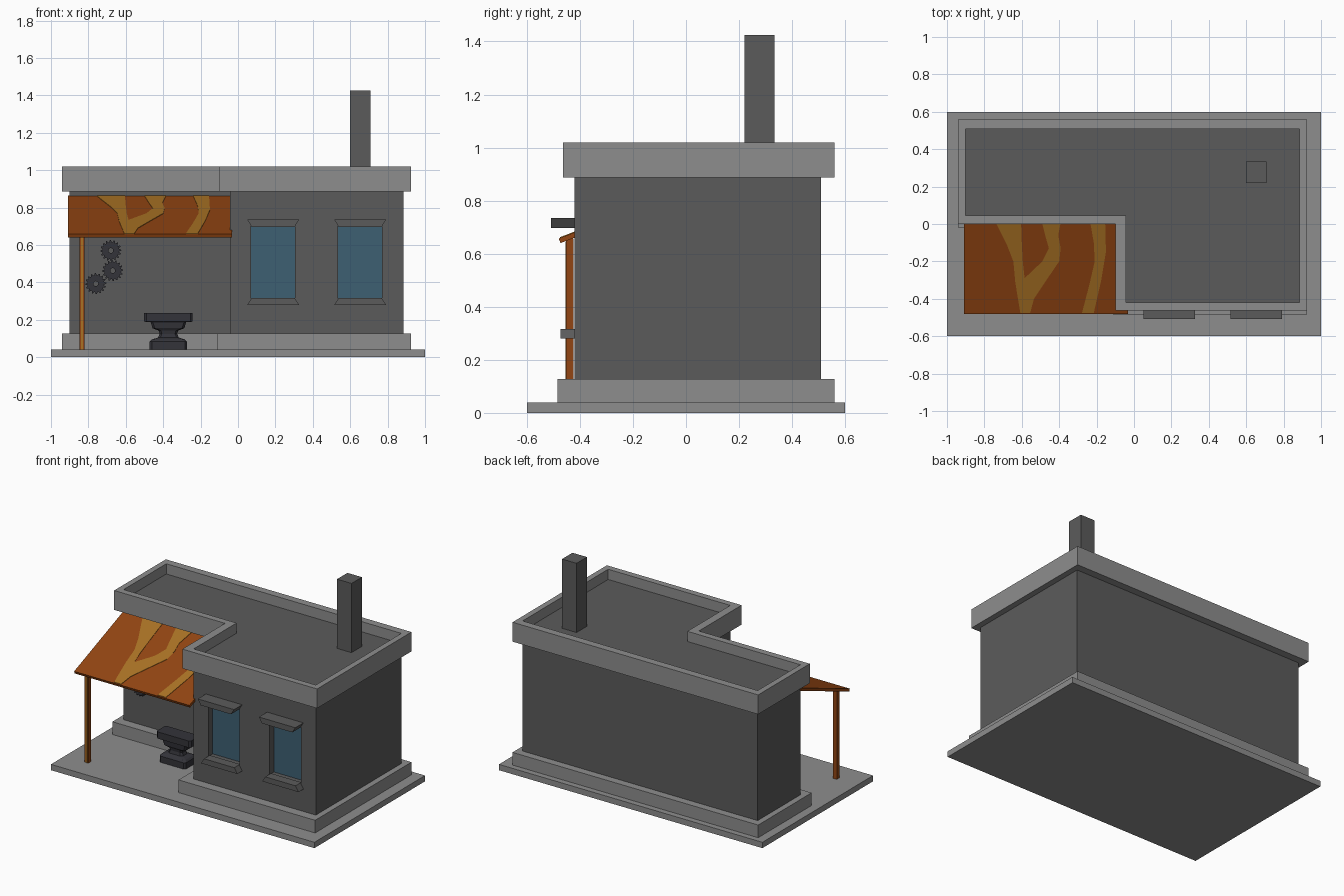
import bpy, bmesh, math

if "Cube" in bpy.data.objects:
    bpy.data.objects.remove(bpy.data.objects["Cube"])


def material(name, r, g, b):
    m = bpy.data.materials.new(name)
    m.diffuse_color = (r, g, b, 1)
    m.use_nodes = True
    m.node_tree.nodes["Principled BSDF"].inputs["Base Color"].default_value = m.diffuse_color
    return m


STONE = material("light_stone", 0.27, 0.27, 0.27)
WALL = material("dark_stone", 0.105, 0.105, 0.105)
WOOD = material("brown_wood", 0.29, 0.06, 0.006)
GRAIN = material("golden_grain", 0.40, 0.17, 0.018)
GLASS = material("blue_glass", 0.048, 0.115, 0.17)
IRON = material("dark_iron", 0.033, 0.033, 0.041)


def finish(name, bm, mat):
    bmesh.ops.recalc_face_normals(bm, faces=bm.faces[:])
    me = bpy.data.meshes.new(name)
    bm.to_mesh(me)
    bm.free()
    ob = bpy.data.objects.new(name, me)
    bpy.context.collection.objects.link(ob)
    if mat:
        me.materials.append(mat)
    return ob


def loft(name, rings, mat, caps=True, closed=False):
    """Skin a list of equal-length point rings."""
    bm = bmesh.new()
    vs = [[bm.verts.new(p) for p in r] for r in rings]
    pairs = list(zip(vs, vs[1:]))
    if closed:
        pairs.append((vs[-1], vs[0]))
    for a, b in pairs:
        n = len(a)
        for i in range(n):
            j = (i + 1) % n
            bm.faces.new((a[i], a[j], b[j], b[i]))
    if caps and not closed:
        bm.faces.new(vs[0])
        bm.faces.new(vs[-1])
    return finish(name, bm, mat)


def box(name, x0, x1, y0, y1, z0, z1, mat):
    ring = [(x0, y0), (x1, y0), (x1, y1), (x0, y1)]
    return loft(name, [[(x, y, z) for x, y in ring] for z in (z0, z1)], mat)


def ell(x0, x1, y0, y1, nx, ny):
    """L-shaped outline with the notch at front left."""
    return [(x0, y1), (x0, ny), (nx, ny), (nx, y0), (x1, y0), (x1, y1)]


def at(ring, z):
    return [(x, y, z) for x, y in ring]


# Ground slab, plinth, walls and parapet
wall_plan = ell(-0.90, 0.885, -0.42, 0.508, -0.042, 0.045)
rim_plan = ell(-0.94, 0.925, -0.463, 0.56, -0.098, 0.0)
plinth_plan = ell(-0.94, 0.925, -0.485, 0.56, -0.112, -0.02)
box("ground_slab", -1, 1, -0.6, 0.6, 0, 0.04, STONE)
loft("plinth", [at(plinth_plan, 0.04), at(plinth_plan, 0.127)], STONE)
walls = loft("walls", [at(wall_plan, 0.12), at(wall_plan, 0.95)], WALL)
loft("parapet", [at(rim_plan, 0.887), at(rim_plan, 1.02),
                 at(wall_plan, 1.02), at(wall_plan, 0.887)], STONE, closed=True)
box("chimney", 0.598, 0.708, 0.22, 0.333, 0.94, 1.425, WALL)

# Recessed windows with tapered lintel and sill
for i, cx in enumerate((0.188, 0.653)):
    cut = box(f"window_cutter_{i}", cx - 0.118, cx + 0.118, -0.5, -0.37, 0.312, 0.70, None)
    cut.hide_render = True
    cut.hide_viewport = True
    mod = walls.modifiers.new("window_hole", 'BOOLEAN')
    mod.operation = 'DIFFERENCE'
    mod.solver = 'EXACT'
    mod.object = cut
    box(f"window_glass_{i}", cx - 0.118, cx + 0.118, -0.374, -0.367, 0.312, 0.70, GLASS)
    for part, za, zb, y in (("lintel", 0.697, 0.735, -0.508), ("sill", 0.317, 0.28, -0.473)):
        prof = [(cx - 0.115, za), (cx + 0.115, za), (cx + 0.138, zb), (cx - 0.138, zb)]
        loft(f"window_{part}_{i}", [[(x, yy, z) for x, z in prof] for yy in (-0.41, y)], WALL)


# Sloping awning
def slope(y):
    return 0.862 + (y - 0.045) * 0.39


prof = [(0.05, slope(0.05)), (-0.48, slope(-0.48)), (-0.473, slope(-0.473) - 0.02), (0.05, slope(0.05) - 0.02)]
loft("awning", [[(x, y, z) for y, z in prof] for x in (-0.908, -0.033)], WOOD)

# Painted wood grain on the awning
fork = [(-0.755, 0.043), (-0.735, 0.0), (-0.68, -0.11), (-0.645, -0.2), (-0.635, -0.31),
        (-0.608, -0.475), (-0.555, -0.475), (-0.535, -0.40), (-0.475, -0.31), (-0.40, -0.20),
        (-0.392, -0.13), (-0.405, -0.06), (-0.385, 0.043), (-0.50, 0.043), (-0.475, -0.06),
        (-0.455, -0.13), (-0.49, -0.20), (-0.585, -0.29), (-0.595, -0.2), (-0.60, -0.1), (-0.605, 0.043)]
band = [(-0.24, 0.043), (-0.215, -0.1), (-0.21, -0.2), (-0.24, -0.33), (-0.278, -0.475),
        (-0.215, -0.475), (-0.175, -0.3), (-0.15, -0.15), (-0.155, 0.043)]
for name, pts in (("grain_fork", fork), ("grain_band", band)):
    loft(name, [[(x, y, slope(y) + d) for x, y in pts] for d in (-0.001, 0.003)], GRAIN)

# Awning post with a grain stripe
box("awning_post", -0.848, -0.820, -0.452, -0.424, 0.04, 0.658, WOOD)
box("post_grain", -0.840, -0.828, -0.454, -0.451, 0.04, 0.645, GRAIN)

# Gears on the wall
TEETH = 16
for i, (gx, gz) in enumerate(((-0.68, 0.57), (-0.67, 0.463), (-0.76, 0.393))):
    outer, inner = [], []
    for k in range(TEETH * 4):
        a = 2 * math.pi * k / (TEETH * 4)
        r = 0.056 if k % 4 < 2 else 0.045
        outer.append((gx + r * math.cos(a), gz + r * math.sin(a)))
        inner.append((gx + 0.013 * math.cos(a), gz + 0.013 * math.sin(a)))
    rings = [[(x, y, z) for x, z in ring] for ring, y in
             ((outer, 0.046), (outer, 0.015), (inner, 0.015), (inner, 0.046))]
    loft(f"gear_{i}", rings, IRON, closed=True)


# Anvil: stacked chamfered rectangles
def chamfered(hx, hy, z, c=0.012, cx=-0.372, cy=-0.12):
    pts = [(-hx + c, -hy), (hx - c, -hy), (hx, -hy + c), (hx, hy - c),
           (hx - c, hy), (-hx + c, hy), (-hx, hy - c), (-hx, -hy + c)]
    return [(cx + x, cy + y, z) for x, y in pts]


levels = [(0.10, 0.065, 0.04), (0.10, 0.065, 0.083), (0.088, 0.055, 0.095), (0.055, 0.035, 0.105),
          (0.047, 0.03, 0.125), (0.052, 0.033, 0.142), (0.085, 0.042, 0.155), (0.095, 0.045, 0.187),
          (0.13, 0.052, 0.190), (0.13, 0.052, 0.236)]
loft("anvil", [chamfered(*lv) for lv in levels], IRON)
